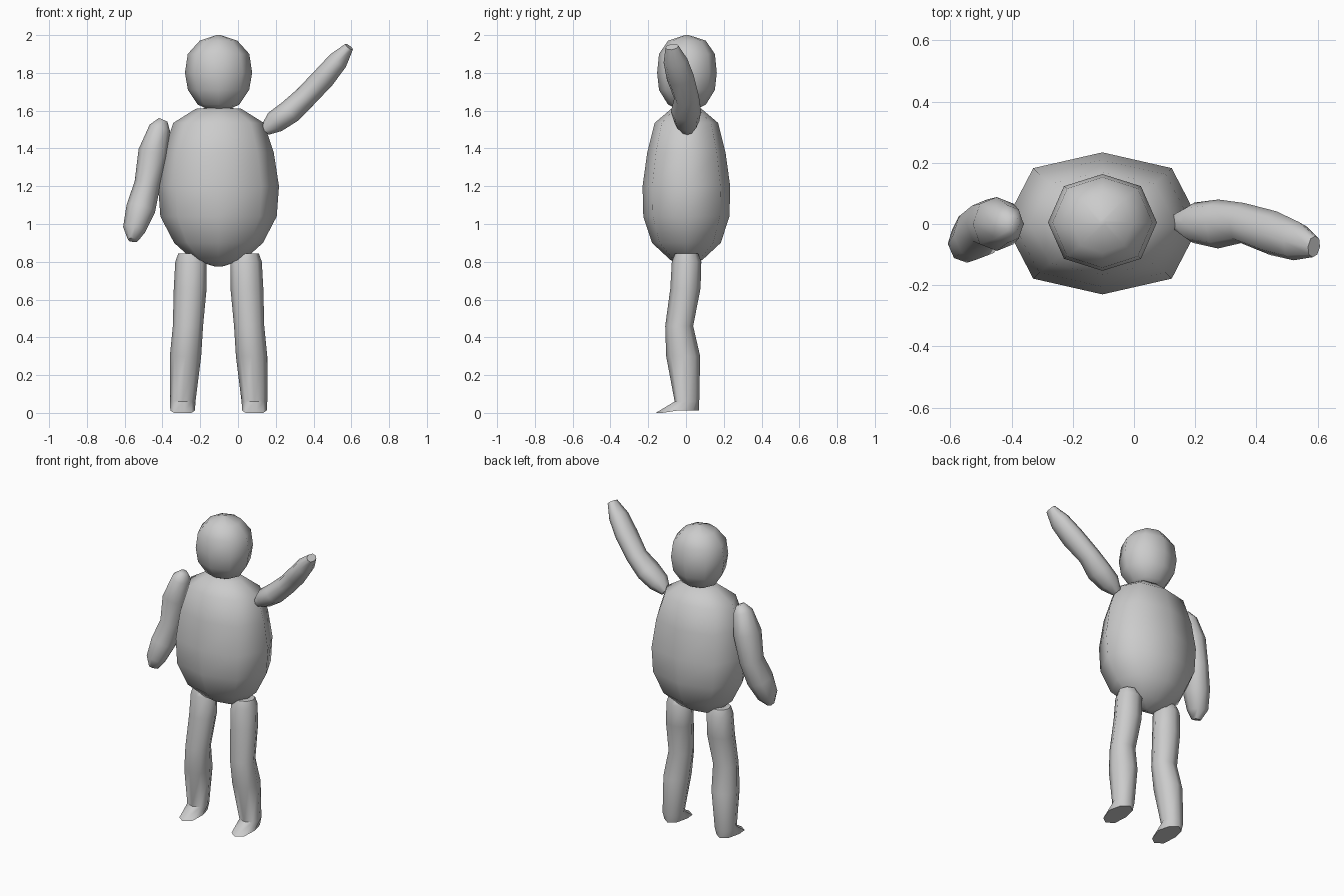
import bpy, bmesh, math
from mathutils import Vector

CX = -0.103   # centre line of the figure
Y = Vector((0, 1, 0))


def loft(name, rings, tilt=False, sides=8, square=1.06):
    """Skin elliptical rings (x, y, z, rx, ry); tilt turns them across the path."""
    bm = bmesh.new()
    pts = [Vector(r[:3]) for r in rings]
    loops = []
    for i, (x, y, z, rx, ry) in enumerate(rings):
        u, v = Vector((1, 0, 0)), Y
        if tilt:
            t = (pts[min(i + 1, len(pts) - 1)] - pts[max(i - 1, 0)]).normalized()
            u = Y.cross(t).normalized()
            v = t.cross(u)
        loop = []
        for k in range(sides):
            a = 2 * math.pi * k / sides
            f = square if k % 2 else 1
            loop.append(bm.verts.new(pts[i] + u * rx * math.cos(a) + v * ry * f * math.sin(a)))
        loops.append(loop)
    for a, b in zip(loops, loops[1:]):
        for k in range(sides):
            j = (k + 1) % sides
            bm.faces.new((a[k], a[j], b[j], b[k]))
    bm.faces.new(loops[0][::-1])
    bm.faces.new(loops[-1])
    bmesh.ops.recalc_face_normals(bm, faces=bm.faces)
    me = bpy.data.meshes.new(name)
    bm.to_mesh(me)
    bm.free()
    ob = bpy.data.objects.new(name, me)
    bpy.context.collection.objects.link(ob)
    bpy.ops.object.select_all(action='DESELECT')
    ob.select_set(True)
    bpy.context.view_layer.objects.active = ob
    bpy.ops.object.shade_smooth_by_angle(angle=math.radians(60))
    return ob


# Head
loft("head", [(CX, 0.005, z, rx, ry) for z, rx, ry in (
    (1.605, 0.05, 0.045), (1.632, 0.11, 0.10), (1.71, 0.162, 0.148), (1.80, 0.178, 0.158),
    (1.90, 0.163, 0.148), (1.97, 0.10, 0.10), (2.0, 0.01, 0.01))])

# Torso
loft("torso", [(CX, 0.002, z, rx, ry) for z, rx, ry in (
    (0.775, 0.02, 0.015), (0.81, 0.135, 0.085), (0.90, 0.235, 0.182), (1.04, 0.308, 0.228),
    (1.20, 0.32, 0.232), (1.38, 0.292, 0.207), (1.535, 0.24, 0.168), (1.61, 0.12, 0.08),
    (1.617, 0.02, 0.02))], square=1.1)

# Raised arm
loft("raised_arm", [
    (0.142, 0.008, 1.495, 0.030, 0.030), (0.195, 0.004, 1.54, 0.060, 0.066),
    (0.275, 0.0, 1.595, 0.064, 0.080), (0.355, 0.003, 1.67, 0.060, 0.066),
    (0.455, -0.030, 1.775, 0.060, 0.073), (0.53, -0.056, 1.865, 0.053, 0.064),
    (0.588, -0.074, 1.938, 0.025, 0.035)], tilt=True)

# Lowered arm
loft("lowered_arm", [
    (-0.555, -0.085, 0.915, 0.028, 0.030), (-0.55, -0.065, 0.97, 0.060, 0.064),
    (-0.515, -0.035, 1.08, 0.078, 0.082), (-0.48, 0.002, 1.21, 0.069, 0.078),
    (-0.448, 0.0, 1.38, 0.080, 0.088), (-0.414, 0.0, 1.51, 0.056, 0.062),
    (-0.396, 0.0, 1.552, 0.024, 0.028)], tilt=True)

# Legs with wedge feet, mirrored about the centre line
LEG = ((0.19, -0.045, 0.008, 0.065, 0.115), (0.19, 0.005, 0.06, 0.068, 0.065),
       (0.175, -0.015, 0.30, 0.083, 0.090), (0.162, -0.036, 0.46, 0.080, 0.074),
       (0.150, -0.003, 0.66, 0.087, 0.080), (0.146, 0.003, 0.80, 0.083, 0.078),
       (0.153, 0.003, 0.845, 0.060, 0.060))
for side, label in ((-1, "left"), (1, "right")):
    leg = loft(label + "_leg", [(CX + side * x, y, z, rx, ry) for x, y, z, rx, ry in LEG], square=1.0)
    # Sole: set the toe tip flat on the ground
    for v in leg.data.vertices:
        if v.co.z < 0.02:
            v.co.z = 0.0 if v.co.y < -0.1 else 0.012
